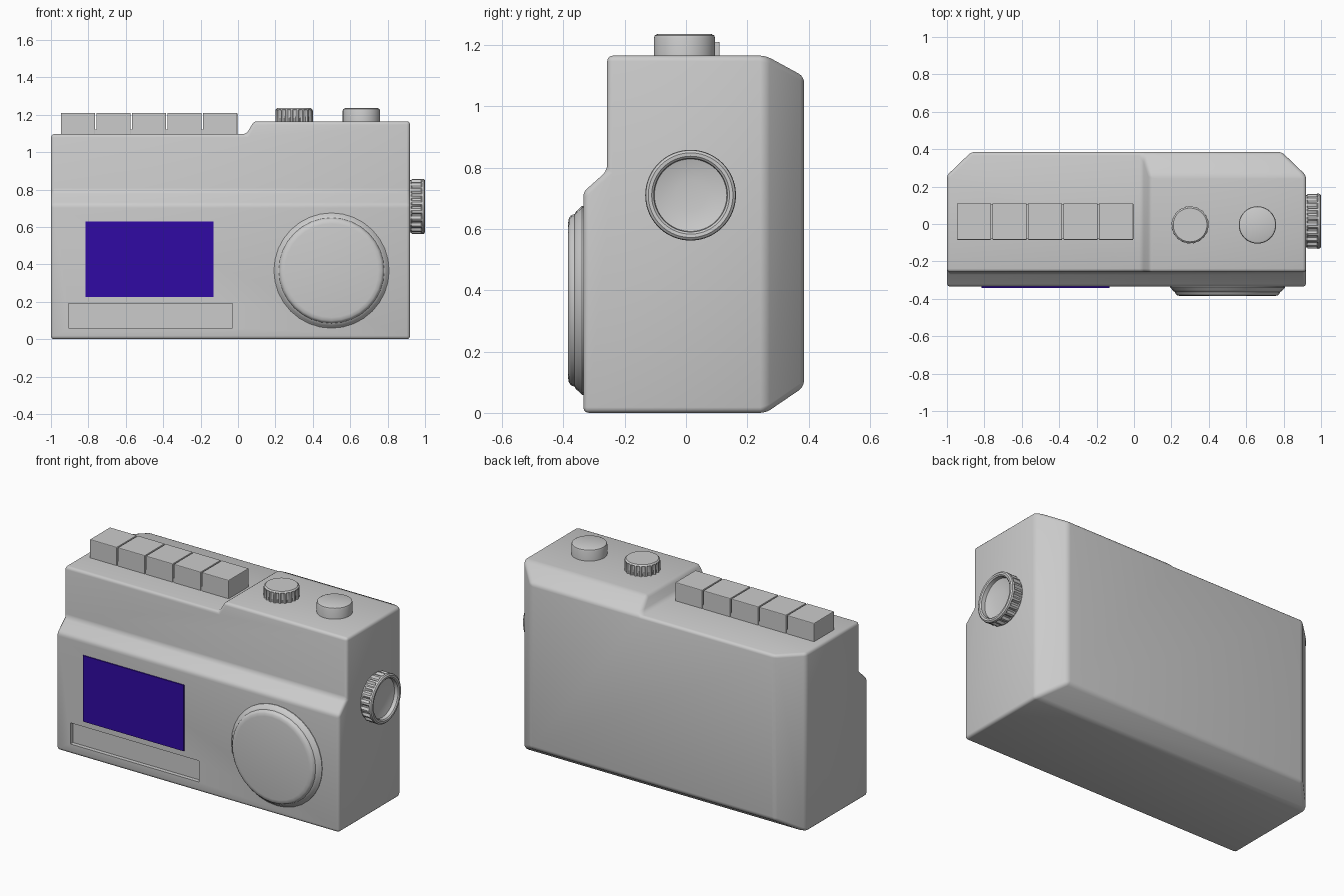
import bpy, bmesh, math
from mathutils import Matrix, Vector

if "Cube" in bpy.data.objects:
    bpy.data.objects.remove(bpy.data.objects["Cube"])


def make(name, bm, smooth=True):
    bmesh.ops.recalc_face_normals(bm, faces=bm.faces)
    me = bpy.data.meshes.new(name)
    bm.to_mesh(me)
    bm.free()
    ob = bpy.data.objects.new(name, me)
    bpy.context.collection.objects.link(ob)
    if smooth:
        smooth_shade(ob)
    return ob


def activate(ob):
    bpy.ops.object.select_all(action='DESELECT')
    ob.select_set(True)
    bpy.context.view_layer.objects.active = ob


def smooth_shade(ob):
    activate(ob)
    bpy.ops.object.shade_smooth_by_angle(angle=math.radians(35))


def prism(name, pts, axis, a, b):
    """Extrude a 2D outline along the given axis from a to b."""
    def place(p, t):
        c = list(p)
        c.insert(axis, t)
        return c
    bm = bmesh.new()
    f = bm.faces.new([bm.verts.new(place(p, a)) for p in pts])
    ext = bmesh.ops.extrude_face_region(bm, geom=[f])
    d = Vector((0, 0, 0))
    d[axis] = b - a
    bmesh.ops.translate(bm, vec=d, verts=[e for e in ext['geom'] if isinstance(e, bmesh.types.BMVert)])
    return make(name, bm, False)


def boolean(ob, cutter, op):
    activate(ob)
    m = ob.modifiers.new('cut', 'BOOLEAN')
    m.operation, m.object, m.solver = op, cutter, 'EXACT'
    bpy.ops.object.modifier_apply(modifier=m.name)
    bpy.data.objects.remove(cutter)


def bevel(ob, width, segs):
    activate(ob)
    m = ob.modifiers.new('round', 'BEVEL')
    m.width, m.segments, m.limit_method = width, segs, 'ANGLE'
    m.angle_limit = math.radians(25)
    bpy.ops.object.modifier_apply(modifier=m.name)


def box(name, x, y, z, width=0.0):
    ob = prism(name, [(x[0], y[0]), (x[1], y[0]), (x[1], y[1]), (x[0], y[1])], 2, *z)
    if width:
        bevel(ob, width, 2)
    return ob


def lathe(name, rings, n, loc, rot=Matrix(), ribs=0.0):
    """Rings are (radius, height, ribbed); ribbed rings get grooves."""
    bm = bmesh.new()
    loops = []
    for r, h, ribbed in rings:
        loop = []
        for i in range(n):
            a = 2 * math.pi * i / n
            rr = r - ribs if ribbed and i % 4 < 2 else r
            loop.append(bm.verts.new((rr * math.cos(a), rr * math.sin(a), h)))
        loops.append(loop)
    for lo, hi in zip(loops, loops[1:]):
        for i in range(n):
            j = (i + 1) % n
            bm.faces.new((lo[i], lo[j], hi[j], hi[i]))
    bm.faces.new(loops[0])
    bm.faces.new(loops[-1])
    bm.transform(Matrix.Translation(loc) @ rot)
    return make(name, bm)


# Body: side profile, plan outline and front outline intersected
body = prism('body', [(-.335, 0), (.26, 0), (.385, .085), (.385, 1.097), (.26, 1.165),
                      (-.257, 1.165), (-.257, .79), (-.335, .72)], 0, -1.2, 1.2)
plan = prism('plan_cutter', [(-1, -.6), (.92, -.6), (.92, .26), (.79, .385), (.79, .6),
                             (-.87, .6), (-.87, .385), (-1, .26)], 2, -.5, 2)
front = prism('front_cutter', [(-1.5, -.5), (1.5, -.5), (1.5, 1.5), (.085, 1.5), (.085, 1.165),
                               (.045, 1.097), (-1.5, 1.097)], 1, -1, 1)
boolean(body, plan, 'INTERSECT')
boolean(body, front, 'INTERSECT')
bevel(body, .018, 3)

# Recessed slot below the display
slot = box('slot_cutter', (-.905, -.03), (-.5, -.31), (.06, .19))
boolean(body, slot, 'DIFFERENCE')
smooth_shade(body)

# Display
screen = box('display', (-.815, -.13), (-.342, -.32), (.225, .63))
mat = bpy.data.materials.new('display_blue')
mat.diffuse_color = (.03, .003, .37, 1)
mat.use_nodes = True
mat.node_tree.nodes["Principled BSDF"].inputs["Base Color"].default_value = mat.diffuse_color
screen.data.materials.append(mat)

# Row of push keys on a common base
box('key_base', (-.94, -.005), (-.08, .105), (1.08, 1.12))
for i in range(5):
    x = -.947 + i * .19
    box(f'key_{i + 1}', (x, x + .183), (-.085, .11), (1.09, 1.21), .004)

# Top knobs
lathe('ribbed_knob', [(.1, 1.14, 1), (.1, 1.222, 1), (.098, 1.228, 0), (.09, 1.235, 0)],
      80, (.3, -.005, 0), ribs=.008)
lathe('smooth_knob', [(.1, 1.14, 0), (.1, 1.222, 0), (.097, 1.231, 0), (.088, 1.235, 0)],
      40, (.66, -.005, 0))

# Side dial with a dished face
lathe('side_dial', [(.14, -.02, 0), (.14, .005, 0), (.147, .01, 1), (.147, .058, 1), (.148, .064, 0),
                    (.146, .074, 0), (.138, .08, 0), (.127, .079, 0), (.12, .073, 0), (.118, .05, 0),
                    (.09, .042, 0), (.05, .037, 0), (.01, .036, 0)],
      80, (.92, .015, .71), Matrix.Rotation(math.pi / 2, 4, 'Y'), ribs=.012)

# Large round speaker cover on the front
lathe('front_dial', [(.308, -.02, 0), (.308, .004, 0), (.298, .014, 0), (.29, .024, 0), (.282, .028, 0),
                     (.277, .04, 0), (.268, .047, 0), (.25, .05, 0)],
      32, (.5, -.335, .367), Matrix.Rotation(math.pi / 2, 4, 'X'))
